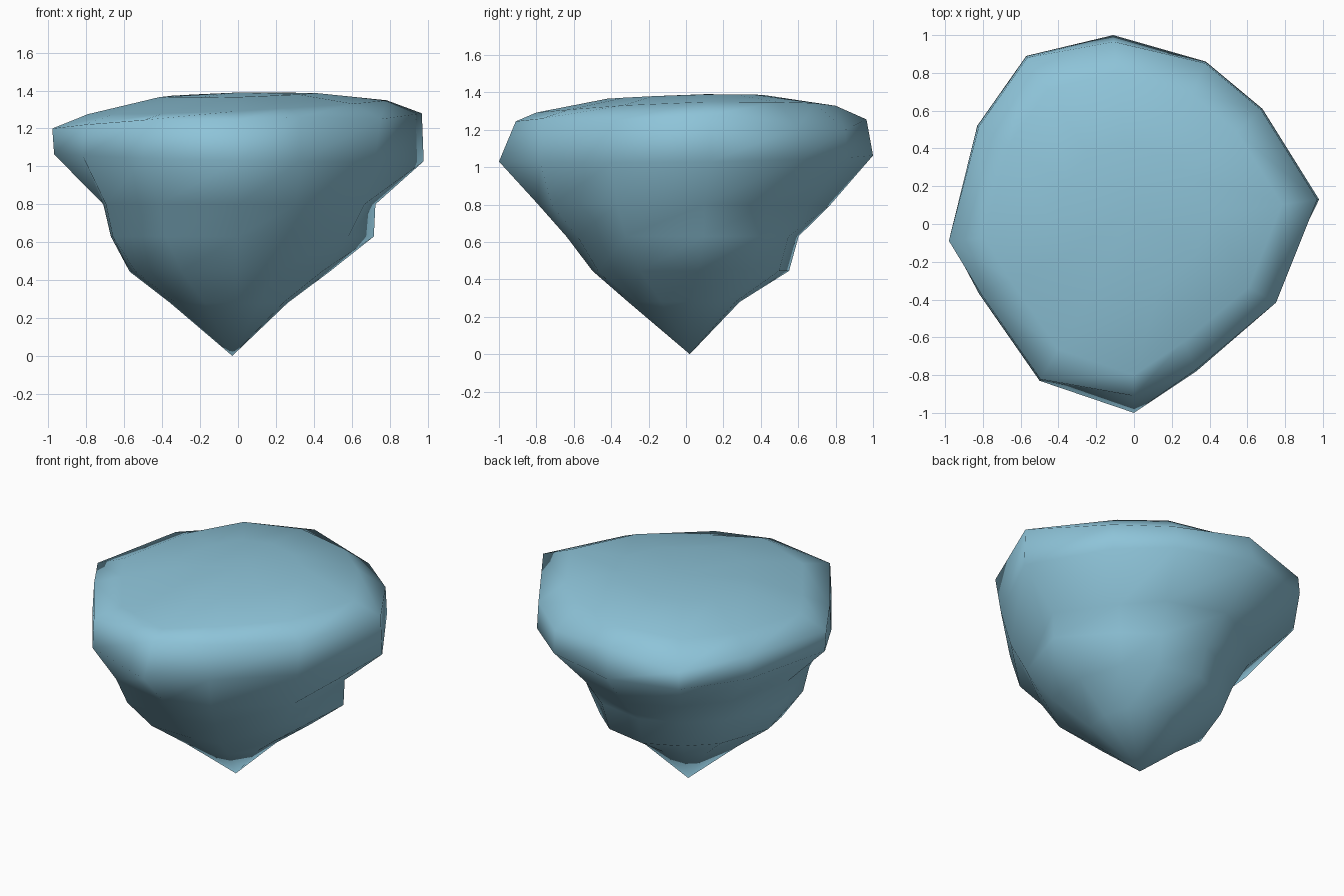
import bpy, bmesh, math

if "Cube" in bpy.data.objects:
    bpy.data.objects.remove(bpy.data.objects["Cube"])

# Plan outline of the widest part of the rock, with the height of the lip above each point
RIM = [(0.98, 0.13, 1.28), (0.68, 0.61, 1.215), (0.38, 0.86, 1.2), (-0.11, 1.0, 1.255),
       (-0.57, 0.89, 1.18), (-0.83, 0.52, 1.22), (-0.99, -0.09, 1.2), (-0.82, -0.37, 1.22),
       (-0.5, -0.83, 1.245), (0.0, -1.0, 1.245), (0.33, -0.78, 1.26), (0.76, -0.42, 1.25)]

# Underside cross-sections: radii every 45 degrees from +x, then height
BODY = [([.26, .29, .29, .29, .36, .36, .31, .28], 0.28),
        ([.48, .53, .56, .52, .57, .61, .50, .52], 0.445),
        ([.75, .59, .61, .58, .66, .78, .64, .62], 0.63),
        ([.75, .64, .79, .70, .70, .82, .79, .77], 0.80)]


def radius_at(radii, a):
    t = (a / (math.pi / 4)) % 8
    i = int(t)
    return radii[i] + (radii[(i + 1) % 8] - radii[i]) * (t - i)


bm = bmesh.new()
rings = []

# Tapering underside
for radii, z in BODY:
    ring = []
    for x, y, lip in RIM:
        a = math.atan2(y, x)
        r = radius_at(radii, a)
        ring.append(bm.verts.new((r * math.cos(a), r * math.sin(a), z)))
    rings.append(ring)

# Lower edge of the overhang, tucked in at the front right
ring = []
for x, y, lip in RIM:
    s = 0.95 if x > 0.7 and y < 0 else 0.98 if x < -0.9 else 1.0
    ring.append(bm.verts.new((x * s, y * s, 1.045 - 0.02 * x + 0.015 * y)))
rings.append(ring)

# Upper lip, leaning in most at the front and back tips
ring = []
for x, y, lip in RIM:
    s = 0.91 if y < -0.9 else 0.965 if y > 0.95 else 0.99
    ring.append(bm.verts.new((x * s, y * s, lip)))
rings.append(ring)

# Gently domed top
for s, z, sx, sy in [(0.8, 1.312, 0.035, 0.02), (0.42, 1.376, 0.01, 0.01)]:
    rings.append([bm.verts.new((x * s, y * s, z + sx * x + sy * y)) for x, y, lip in RIM])

n = len(RIM)
for low, high in zip(rings, rings[1:]):
    for i in range(n):
        j = (i + 1) % n
        bm.faces.new((low[i], low[j], high[j], high[i]))

# Close the pointed base and the top
tip = bm.verts.new((-0.03, 0.02, 0))
crown = bm.verts.new((0, 0.1, 1.39))
for i in range(n):
    j = (i + 1) % n
    bm.faces.new((tip, rings[0][j], rings[0][i]))
    bm.faces.new((crown, rings[-1][i], rings[-1][j]))
bmesh.ops.recalc_face_normals(bm, faces=bm.faces)
for f in bm.faces:
    f.smooth = True

mesh = bpy.data.meshes.new("floating_rock")
bm.to_mesh(mesh)
bm.free()
rock = bpy.data.objects.new("floating_rock", mesh)
bpy.context.collection.objects.link(rock)

mat = bpy.data.materials.new("pale blue")
mat.diffuse_color = (0.27, 0.55, 0.69, 1)
mat.use_nodes = True
mat.node_tree.nodes["Principled BSDF"].inputs["Base Color"].default_value = mat.diffuse_color
mesh.materials.append(mat)
